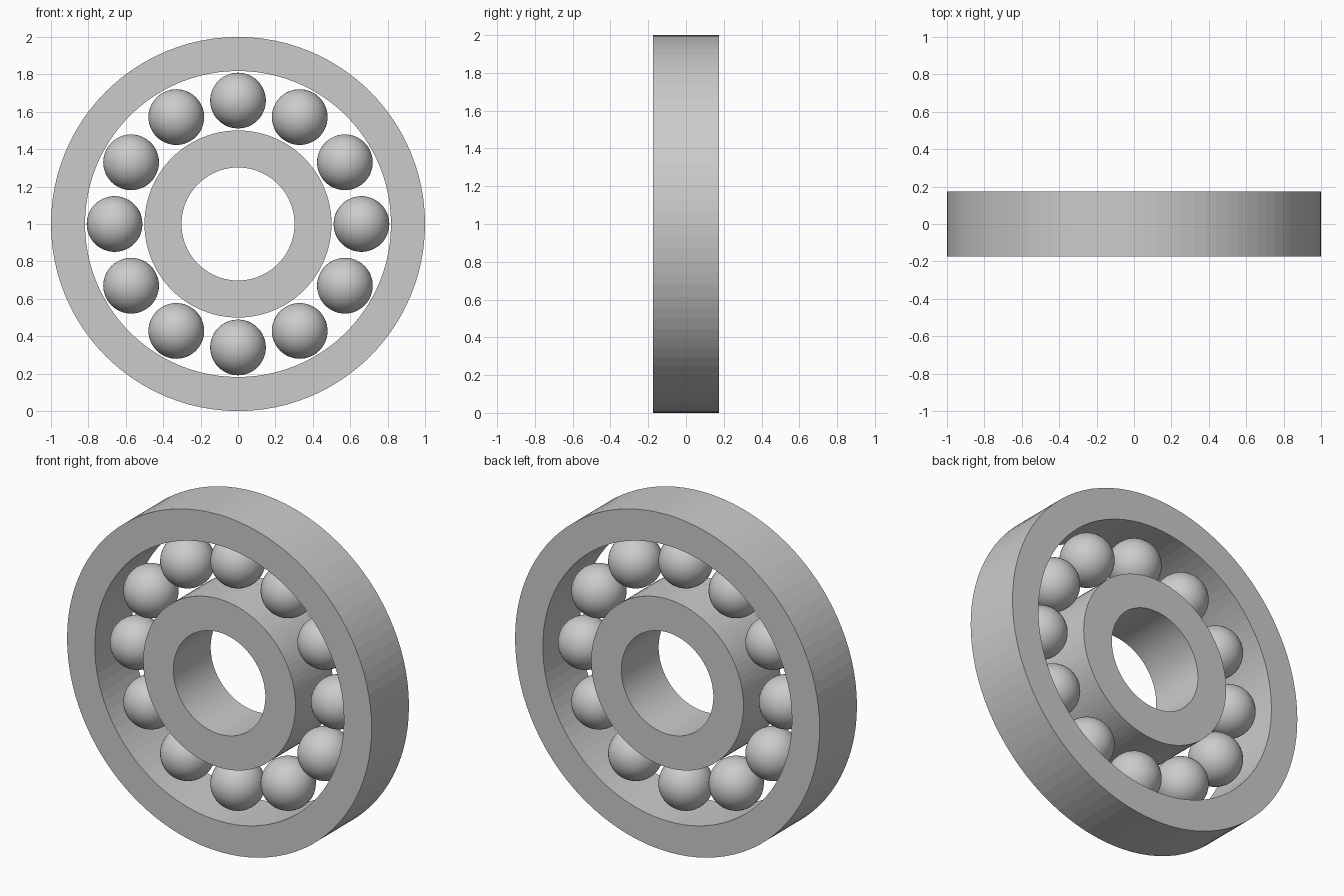
import bpy, bmesh
from math import sin, cos, pi, tau

if "Cube" in bpy.data.objects:
    bpy.data.objects.remove(bpy.data.objects["Cube"])

CENTRE_Z = 1.0
HALF_WIDTH = 0.175
SIDES = 96


def make_ring(name, r_out, r_in):
    """Flat-faced ring with a rectangular section, axis along y."""
    bm = bmesh.new()
    section = [(r_out, -HALF_WIDTH), (r_out, HALF_WIDTH),
               (r_in, HALF_WIDTH), (r_in, -HALF_WIDTH)]
    loops = []
    for i in range(SIDES):
        a = tau * i / SIDES
        loops.append([bm.verts.new((r * cos(a), y, r * sin(a))) for r, y in section])
    for i in range(SIDES):
        a, b = loops[i], loops[(i + 1) % SIDES]
        for j in range(4):
            k = (j + 1) % 4
            bm.faces.new((a[j], a[k], b[k], b[j]))
    bmesh.ops.recalc_face_normals(bm, faces=bm.faces)
    mesh = bpy.data.meshes.new(name)
    bm.to_mesh(mesh)
    bm.free()
    obj = bpy.data.objects.new(name, mesh)
    obj.location.z = CENTRE_Z
    bpy.context.collection.objects.link(obj)


# Outer and inner races
make_ring("outer_race", 1.0, 0.818)
make_ring("inner_race", 0.5, 0.302)

# Twelve smooth balls sharing one mesh
bm = bmesh.new()
bmesh.ops.create_uvsphere(bm, u_segments=48, v_segments=24, radius=0.149)
for f in bm.faces:
    f.smooth = True
ball_mesh = bpy.data.meshes.new("ball")
bm.to_mesh(ball_mesh)
bm.free()

for i in range(12):
    a = i * pi / 6
    ball = bpy.data.objects.new(f"ball_{i + 1}", ball_mesh)
    ball.location = (0.66 * cos(a), 0, CENTRE_Z + 0.66 * sin(a))
    bpy.context.collection.objects.link(ball)
